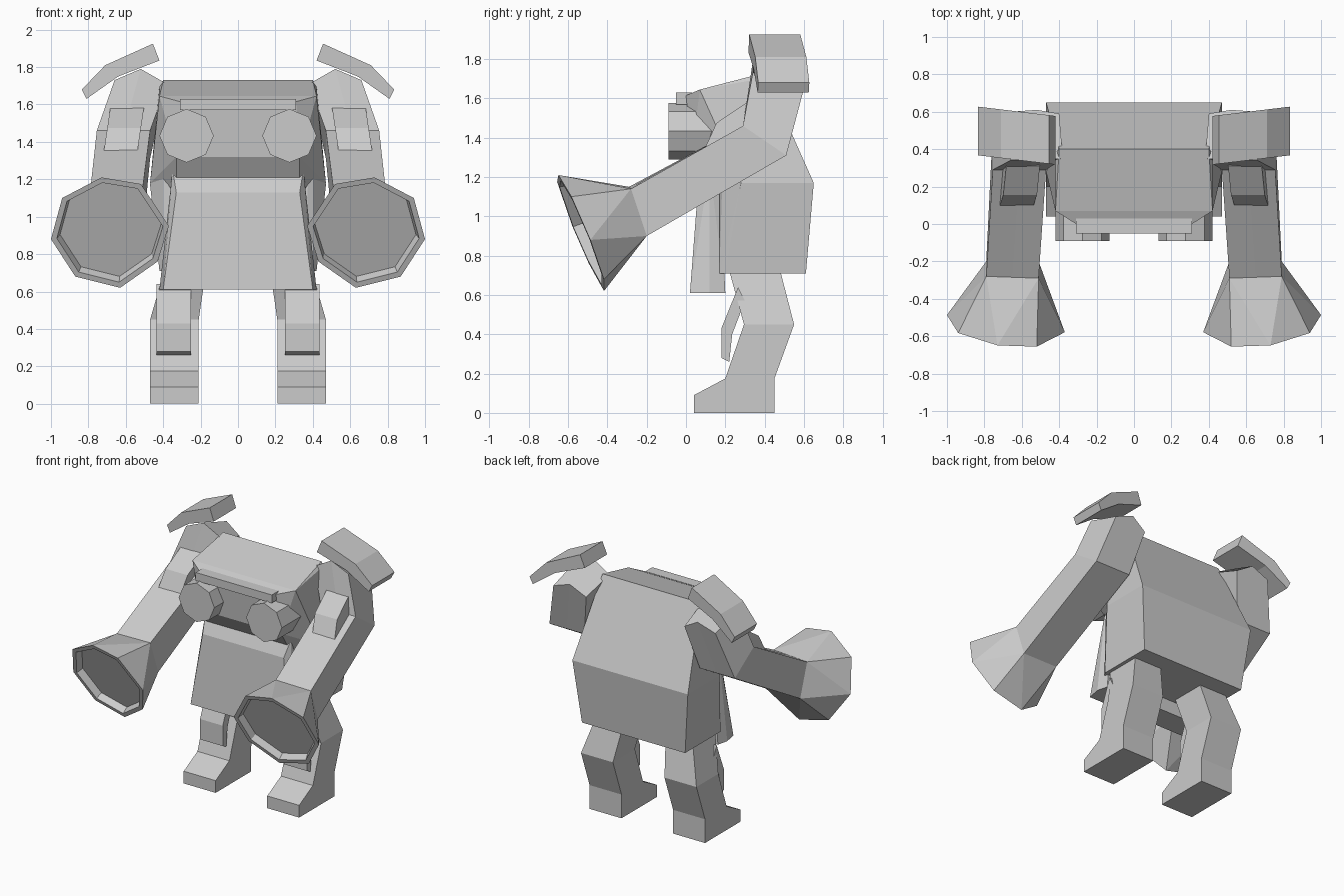
import bpy, bmesh
from math import cos, sin, pi
from mathutils import Vector

if "Cube" in bpy.data.objects:
    bpy.data.objects.remove(bpy.data.objects["Cube"])


def finish(name, bm, mirror):
    bmesh.ops.recalc_face_normals(bm, faces=bm.faces)
    me = bpy.data.meshes.new(name)
    bm.to_mesh(me)
    bm.free()
    ob = bpy.data.objects.new(name, me)
    bpy.context.collection.objects.link(ob)
    if mirror:
        m = ob.modifiers.new("Mirror", "MIRROR")
        m.use_mirror_merge = False
    return ob


def make_hull(pts):
    bm = bmesh.new()
    for p in pts:
        bm.verts.new(p)
    bmesh.ops.convex_hull(bm, input=bm.verts)
    loose = [v for v in bm.verts if not v.link_faces]
    bmesh.ops.delete(bm, geom=loose, context="VERTS")
    bmesh.ops.dissolve_limit(bm, angle_limit=0.03, verts=bm.verts, edges=bm.edges)
    return bm


def hull(name, half):
    """Symmetric convex block from its right-hand corner points."""
    return finish(name, make_hull(half + [(-x, y, z) for x, y, z in half]), False)


def loft(name, rings, mirror=True):
    """Skin equal-length rings and cap both ends."""
    bm = bmesh.new()
    rows = [[bm.verts.new(p) for p in r] for r in rings]
    n = len(rows[0])
    for a, b in zip(rows, rows[1:]):
        for i in range(n):
            j = (i + 1) % n
            bm.faces.new((a[i], a[j], b[j], b[i]))
    bm.faces.new(rows[0])
    bm.faces.new(rows[-1])
    return finish(name, bm, mirror)


# torso
hull("torso", [(.40, .17, .71), (.42, .20, .71), (.42, .61, .71),
               (.37, .17, 1.10), (.47, .28, 1.17), (.47, .65, 1.17),
               (.40, .40, 1.73), (.40, .20, 1.66)])

# head with overhanging face and chamfered cheeks
hull("head", [(.31, .0, 1.615), (.33, .03, 1.32), (.33, .17, 1.10),
              (.42, .07, 1.645), (.47, .28, 1.18), (.33, .28, 1.10),
              (.40, .40, 1.73), (.42, .38, 1.70)])
hull("brow", [(.31, y, z) for y in (-.05, .03) for z in (1.57, 1.63)])

# eyes
loft("eye", [[(.275 + .145 * cos(i * pi / 4), y, 1.433 + .143 * sin(i * pi / 4))
              for i in range(8)] for y in (-.09, .15)])

# hanging front plate
hull("front_plate", [(.40, .02, .61), (.42, .12, .61), (.40, .20, .61),
                     (.33, .06, 1.13), (.35, .12, 1.25), (.33, .17, 1.25)])

# legs: front/back (y, z) levels with inner and outer x
leg = [(.04, 0, .45, 0, .21, .47), (.04, .09, .45, .04, .21, .47),
       (.20, .175, .45, .175, .21, .47), (.295, .45, .55, .45, .21, .47),
       (.21, .76, .47, .76, .165, .38)]
leg[0] = (.04, 0, .45, 0, .21, .47)
loft("leg", [[(xi, yf, zf), (xo, yf, zf), (xo, yb, zb), (xi, yb, zb)]
             for yf, zf, yb, zb, xi, xo in leg])

# knee guards
knee = [(.265, .64), (.18, .43), (.18, .28), (.22, .26), (.235, .40), (.30, .57)]
loft("knee_guard", [[(x, y, z) for y, z in knee] for x in (.25, .435)])

# arms: shoulder, elbow, wrist
wrist = [(.51, -.29, 1.15), (.79, -.28, 1.14), (.79, -.20, .90), (.51, -.20, .90)]
loft("arm", [
    [(.38, .35, 1.71), (.52, .34, 1.79), (.66, .34, 1.73),
     (.66, .60, 1.65), (.52, .61, 1.70), (.40, .59, 1.63)],
    [(.47, .29, 1.46), (.61, .29, 1.46), (.755, .29, 1.46),
     (.755, .51, 1.31), (.61, .51, 1.31), (.47, .51, 1.31)],
    [wrist[0], (.65, -.285, 1.145), wrist[1], wrist[2], (.65, -.20, .90), wrist[3]]])

# flared cuffs with a recessed opening
rim = [(.73, 1.21), (.94, 1.10), (1.0, .88), (.87, .68),
       (.63, .62), (.43, .76), (.37, .95), (.52, 1.175)]
rim = [Vector((x, -.53 - .41 * (z - .91) + .1 * (x - .69), z)) for x, z in rim]
centre = sum(rim, Vector()) / 8
inward = Vector((-.1, 1, .41)).normalized() * .05
bm = bmesh.new()
outer = [bm.verts.new(p) for p in rim]
inner = [bm.verts.new(centre + (p - centre) * .90) for p in rim]
deep = [bm.verts.new(centre + (p - centre) * .86 + inward) for p in rim]
base = [bm.verts.new(p) for p in wrist]
for i in range(8):
    j = (i + 1) % 8
    bm.faces.new((outer[i], outer[j], inner[j], inner[i]))
    bm.faces.new((inner[i], inner[j], deep[j], deep[i]))
bm.faces.new(deep)
# alternate triangles and quads from the square wrist to the octagonal rim
order = [1, 2, 3, 0]
for k in range(4):
    a, b = outer[2 * k], outer[2 * k + 1]
    c, d = base[order[k]], base[order[k - 1]]
    n = outer[(2 * k + 2) % 8]
    bm.faces.new((a, b, c))
    bm.faces.new((b, n, c))
    bm.faces.new((a, c, d))
finish("flared_cuff", bm, True)

# elbow guards
pad = [(.10, 1.355), (.155, 1.475), (.31, 1.58), (.34, 1.47), (.12, 1.35)]
loft("elbow_guard", [[(x - .15 * (z - 1.4), y, z) for y, z in pad] for x in (.53, .71)])

# bent shoulder plates, skewed slightly backwards
plate = [(.455, 1.925), (.42, 1.835), (.64, 1.75), (.81, 1.63), (.835, 1.68), (.71, 1.81)]
loft("shoulder_plate", [[(x, y + .12 * (x - .44), z) for x, z in plate] for y in (.32, .58)])
